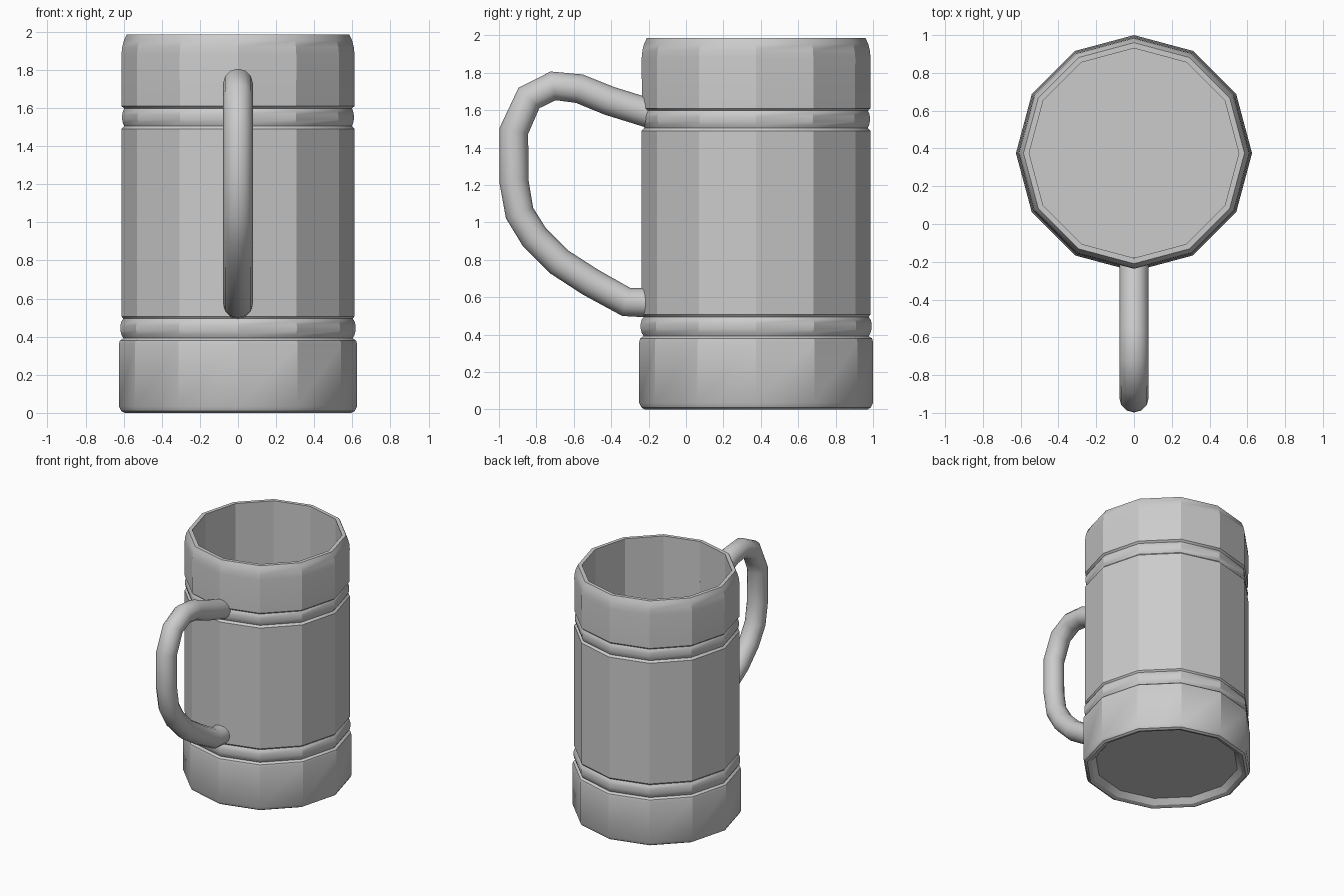
import bpy, bmesh, math

if "Cube" in bpy.data.objects:
    bpy.data.objects.remove(bpy.data.objects["Cube"])

SIDES = 12
CENTRE_Y = 0.375


def lathe(name, profile):
    """Revolve an (r, z) profile into a twelve-sided shell with closed ends."""
    bm = bmesh.new()
    rings = []
    for r, z in profile:
        rings.append([bm.verts.new((r * math.cos(math.tau * i / SIDES),
                                    r * math.sin(math.tau * i / SIDES), z))
                      for i in range(SIDES)])
    for a, b in zip(rings, rings[1:]):
        for i in range(SIDES):
            j = (i + 1) % SIDES
            bm.faces.new((a[i], a[j], b[j], b[i]))
    bm.faces.new(rings[0])
    bm.faces.new(rings[-1])
    bmesh.ops.recalc_face_normals(bm, faces=bm.faces)
    mesh = bpy.data.meshes.new(name)
    bm.to_mesh(mesh)
    bm.free()
    obj = bpy.data.objects.new(name, mesh)
    obj.location.y = CENTRE_Y
    bpy.context.collection.objects.link(obj)
    bpy.ops.object.select_all(action='DESELECT')
    obj.select_set(True)
    bpy.context.view_layer.objects.active = obj
    bpy.ops.object.shade_smooth_by_angle(angle=math.radians(28))
    return obj


# Mug body: recessed underside, base, two raised bands, rounded lip, hollow inside
lathe("mug_body", [
    (0.53, 0.05), (0.565, 0.01), (0.595, 0.0), (0.613, 0.01), (0.625, 0.035),
    (0.625, 0.36), (0.62, 0.38), (0.602, 0.392),
    (0.612, 0.41), (0.617, 0.43), (0.617, 0.46), (0.612, 0.48), (0.602, 0.495),
    (0.612, 0.507), (0.612, 1.49),
    (0.597, 1.505), (0.604, 1.52), (0.608, 1.54), (0.608, 1.565),
    (0.604, 1.585), (0.597, 1.597),
    (0.611, 1.61), (0.612, 1.88), (0.608, 1.92), (0.599, 1.955), (0.585, 1.985),
    (0.555, 1.985), (0.555, 0.09),
])

# Handle: round tube along a bent path in the y-z plane
path = [(-0.2, 1.585), (-0.41, 1.65), (-0.57, 1.715), (-0.71, 1.73),
        (-0.84, 1.665), (-0.92, 1.49), (-0.92, 1.22), (-0.89, 1.05),
        (-0.81, 0.92), (-0.68, 0.79), (-0.51, 0.68), (-0.32, 0.575), (-0.2, 0.57)]
curve = bpy.data.curves.new("handle", 'CURVE')
curve.dimensions = '3D'
curve.bevel_depth = 0.078
curve.bevel_resolution = 4
curve.use_fill_caps = True
spline = curve.splines.new('POLY')
spline.points.add(len(path) - 1)
for point, (y, z) in zip(spline.points, path):
    point.co = (0, y, z, 1)
bpy.context.collection.objects.link(bpy.data.objects.new("handle", curve))
